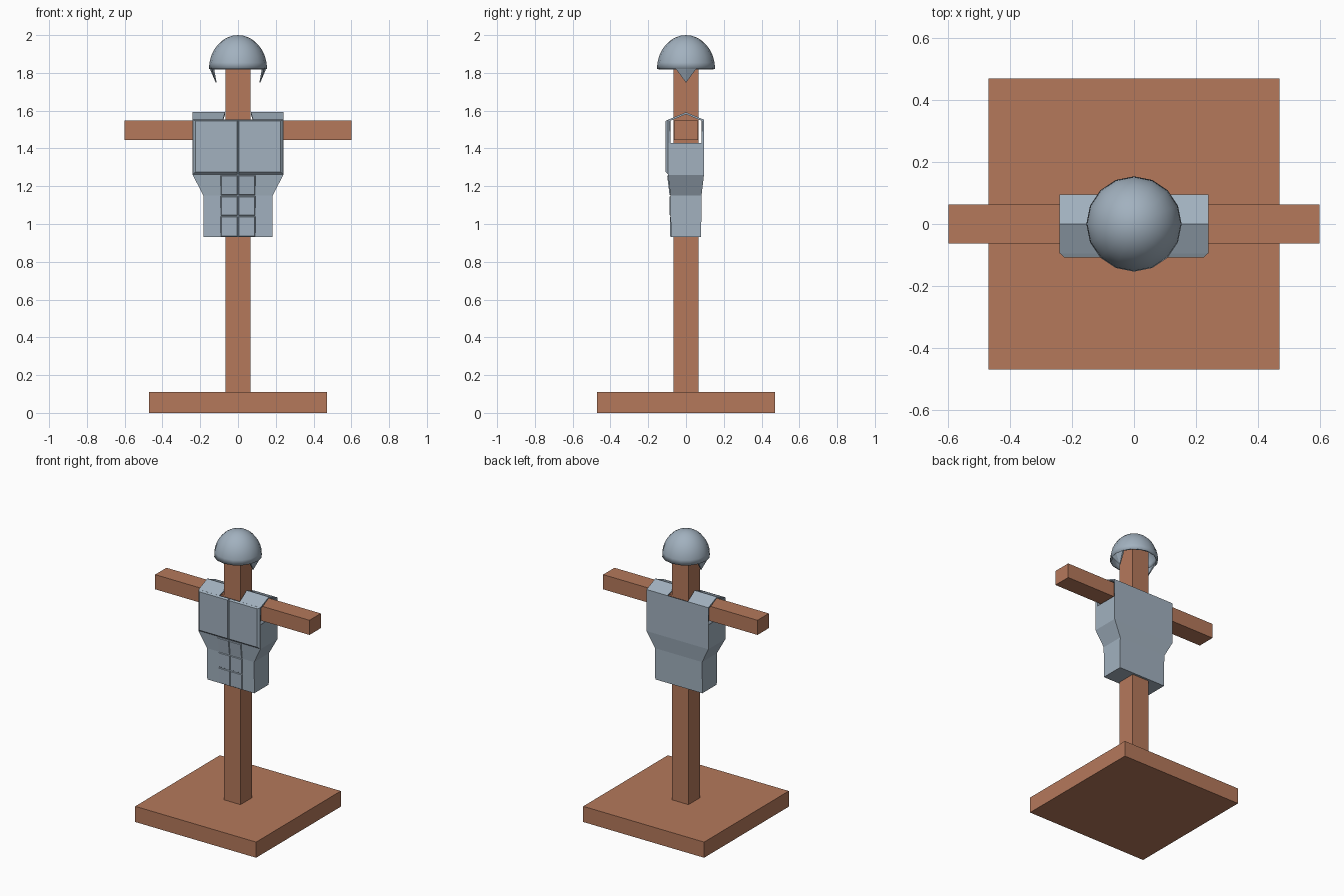
import bpy, bmesh
from mathutils import Vector

if "Cube" in bpy.data.objects:
    bpy.data.objects.remove(bpy.data.objects["Cube"])


def material(name, rgb):
    m = bpy.data.materials.new(name)
    m.diffuse_color = (*rgb, 1)
    m.use_nodes = True
    m.node_tree.nodes["Principled BSDF"].inputs["Base Color"].default_value = m.diffuse_color
    return m


wood = material("brown wood", (0.46, 0.19, 0.105))
steel = material("grey steel", (0.36, 0.44, 0.52))


def make(name, verts, faces, mat, recalc=True):
    me = bpy.data.meshes.new(name)
    me.from_pydata([tuple(v) for v in verts], [], faces)
    if recalc:
        bm = bmesh.new()
        bm.from_mesh(me)
        bmesh.ops.recalc_face_normals(bm, faces=bm.faces)
        bm.to_mesh(me)
        bm.free()
    me.materials.append(mat)
    ob = bpy.data.objects.new(name, me)
    bpy.context.collection.objects.link(ob)
    return ob


def solidify(ob, t):
    m = ob.modifiers.new("thickness", "SOLIDIFY")
    m.thickness, m.offset, m.use_even_offset = t, -1, True


def mirror(ob):
    ob.modifiers.new("mirror", "MIRROR").use_axis = (True, False, False)


HEX = [(3, 2, 1, 0), (4, 5, 6, 7)] + [(i, (i + 1) % 4, (i + 1) % 4 + 4, i + 4) for i in range(4)]


def rect(w, d, z):
    return [Vector(p) for p in ((-w, -d, z), (w, -d, z), (w, d, z), (-w, d, z))]


def box(name, w, d, z0, z1, mat):
    return make(name, rect(w, d, z0) + rect(w, d, z1), HEX, mat)


# Wooden stand
box("base", 0.47, 0.47, 0, 0.11, wood)
box("post", 0.065, 0.065, 0.11, 1.88, wood)
box("crossbar", 0.6, 0.063, 1.445, 1.548, wood)

# Hollow torso shell: stacked sections, open arm holes, pitched shoulders
W, D, WAIST = 0.24, 0.095, 0.082
v = []
for w, d, z in ((0.183, 0.08, 0.93), (0.183, WAIST, 1.15), (W, D, 1.26), (W, D, 1.43)):
    v += rect(w, d, z)
f = [(3, 2, 1, 0)]
for r in (0, 4, 8):
    f += [(r + i, r + (i + 1) % 4, r + (i + 1) % 4 + 4, r + i + 4) for i in range(4)]
for y, z, n in ((-D, 1.552, 0.08), (0, 1.592, 0.068), (D, 1.552, 0.08)):
    v += [(x, y, z) for x in (-W, -n, n, W)]
f += [(12, 13, 19, 18, 17, 16), (14, 15, 24, 25, 26, 27)]
for a in (16, 18, 20, 22):
    f.append((a, a + 1, a + 5, a + 4))
solidify(make("torso_shell", v, f, steel, recalc=False), 0.01)


# Raised bevelled plates on the front
def plate(name, x0, x1, z0, z1, y0, y1, height, b):
    base = [Vector(p) for p in ((x0, y0, z0), (x1, y0, z0), (x1, y1, z1), (x0, y1, z1))]
    n = (base[1] - base[0]).cross(base[3] - base[0]).normalized()
    up = (base[3] - base[0]).normalized()
    bi, bo, bb, bt = b
    top = [base[0] + Vector((bi, 0, 0)) + up * bb, base[1] - Vector((bo, 0, 0)) + up * bb,
           base[2] - Vector((bo, 0, 0)) - up * bt, base[3] + Vector((bi, 0, 0)) - up * bt]
    mirror(make(name, base + [p + n * height for p in top], HEX, steel))


plate("chest_plate", 0.002, W, 1.262, 1.552, -D + 0.001, -D + 0.001, 0.014, (0.004, 0.015, 0.013, 0.007))
rows = ((0.932, 1.040, 0.079, 0.080), (1.044, 1.148, 0.080, 0.081), (1.152, 1.258, WAIST - 0.001, D - 0.001))
for i, (z0, z1, y0, y1) in enumerate(rows):
    plate(f"belly_plate_{i + 1}", 0.002, 0.092, z0, z1, -y0, -y1, 0.006, (0.004,) * 4)

# Helmet dome
bm = bmesh.new()
bmesh.ops.create_uvsphere(bm, u_segments=16, v_segments=16, radius=1)
bmesh.ops.delete(bm, geom=[p for p in bm.verts if p.co.z < -0.01], context="VERTS")
for p in bm.verts:
    p.co = (p.co.x * 0.154, p.co.y * 0.154, 1.82 + p.co.z * 0.18)
for face in bm.faces:
    face.smooth = True
me = bpy.data.meshes.new("helmet")
bm.to_mesh(me)
bm.free()
me.materials.append(steel)
helmet = bpy.data.objects.new("helmet", me)
bpy.context.collection.objects.link(helmet)
solidify(helmet, 0.012)
bpy.context.view_layer.objects.active = helmet
helmet.select_set(True)
bpy.ops.object.shade_smooth_by_angle(angle=0.7)

# Pointed cheek guards below the rim
outer = [(0.139, -0.056, 1.824), (0.150, 0, 1.824), (0.139, 0.056, 1.824), (0.118, 0, 1.748)]
inner = [(x - (0.012 if i < 3 else 0.005), y, z) for i, (x, y, z) in enumerate(outer)]
cf = [(0, 1, 3), (1, 2, 3), (5, 4, 7), (6, 5, 7),
      (0, 4, 5, 1), (1, 5, 6, 2), (2, 6, 7, 3), (3, 7, 4, 0)]
mirror(make("cheek_guard", outer + inner, cf, steel))
